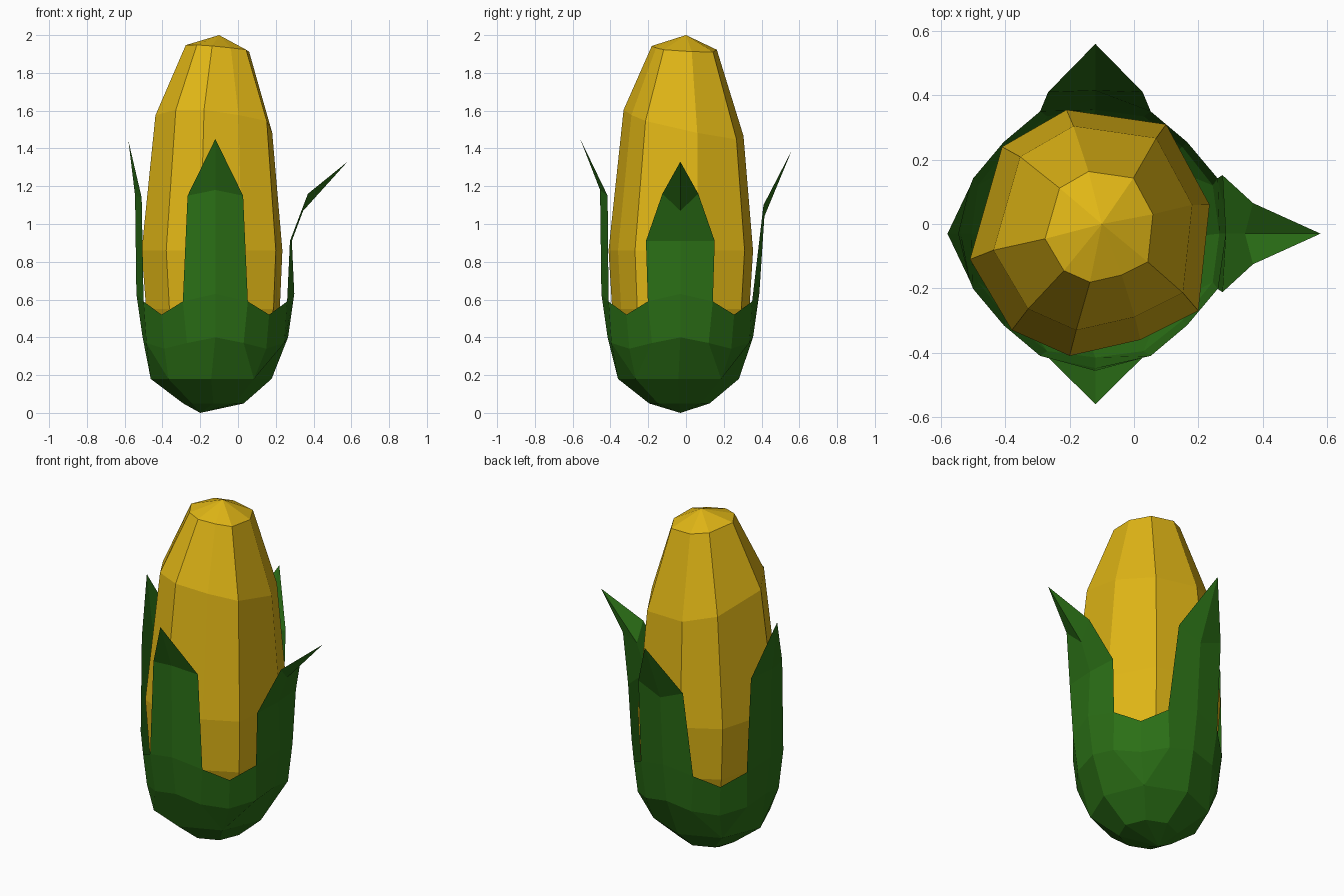
import bpy, math

if "Cube" in bpy.data.objects:
    bpy.data.objects.remove(bpy.data.objects["Cube"])

def material(name, rgb):
    m = bpy.data.materials.new(name)
    m.diffuse_color = (*rgb, 1)
    m.use_nodes = True
    m.node_tree.nodes["Principled BSDF"].inputs["Base Color"].default_value = m.diffuse_color
    return m

def build(name, verts, faces, mat):
    me = bpy.data.meshes.new(name)
    me.from_pydata(verts, [], faces)
    me.validate()
    me.materials.append(mat)
    ob = bpy.data.objects.new(name, me)
    bpy.context.collection.objects.link(ob)
    return ob

yellow = material("kernel_yellow", (0.75, 0.47, 0.008))
green = material("husk_green", (0.024, 0.16, 0.008))

# Cob: irregular outline scaled through rings, with each ring slightly tilted
outline = [(-0.21, 0.355), (-0.41, 0.24), (-0.51, -0.11), (-0.38, -0.33), (-0.2, -0.41),
           (0.02, -0.36), (0.2, -0.27), (0.235, 0.06), (0.1, 0.31)]
n = len(outline)
# z, scale, centre x, centre y, tilt in y, tilt in x
rings = [(0.25, 0.72, -0.14, -0.03, 0, 0), (0.55, 0.95, -0.135, -0.03, 0, 0),
         (0.86, 1.0, -0.14, -0.03, 0, 0), (1.53, 0.83, -0.13, -0.015, -0.22, -0.1),
         (1.93, 0.45, -0.11, -0.01, -0.06, -0.09)]
verts, faces = [], []
for z, s, cx, cy, ty, tx in rings:
    for x, y in outline:
        dx, dy = (x + 0.14) * s, (y + 0.03) * s
        verts.append((cx + dx, cy + dy, z + ty * dy + tx * dx))
for r in range(len(rings) - 1):
    for i in range(n):
        a, b = r * n + i, r * n + (i + 1) % n
        faces.append((b, a, a + n, b + n))
verts += [(-0.1, 0.0, 2.0), (-0.16, -0.03, 0.15)]
top = (len(rings) - 1) * n
for i in range(n):
    j = (i + 1) % n
    faces += [(top + j, top + i, len(verts) - 2), (i, j, len(verts) - 1)]
build("corn_cob", verts, faces, yellow)

# Husk: four leaves around a cup, in order right, back, left, front.
# Leaf rows are (edge out, edge half width, edge z, middle out, middle z).
leaves = [
    ([(0.395, 0.182, 0.91, 0.405, 0.91), (0.49, 0.095, 1.16, 0.465, 1.07)], (0.70, 1.33)),
    ([(0.44, 0.147, 1.10, 0.445, 1.04)], (0.59, 1.39)),
    ([(0.39, 0.147, 1.14, 0.425, 1.15)], (0.46, 1.44)),
    ([(0.385, 0.147, 1.15, 0.425, 1.18)], (0.53, 1.45)),
]
verts, faces = [], []

def put(leaf, out, side, z, cx=-0.12, cy=-0.03):
    c, s = [(1, 0), (0, 1), (-1, 0), (0, -1)][leaf]
    verts.append((cx + out * c - side * s, cy + out * s + side * c, z))
    return len(verts) - 1

def small_ring(r, z, cx, cy):
    d = r * math.sqrt(0.5)
    return [(put(k, r, 0, z, cx, cy), put(k, d, d, z, cx, cy)) for k in range(4)]

def big_ring(edge, half, edge_z, mid, mid_z, corner, corner_z):
    return [(put(k, edge, -half, edge_z), put(k, mid, 0, mid_z),
             put(k, edge, half, edge_z), put(k, corner, corner, corner_z)) for k in range(4)]

verts.append((-0.2, -0.03, 0.0))
low = small_ring(0.16, 0.05, -0.13, -0.035)
mid = small_ring(0.32, 0.18, -0.142, -0.04)
belly = big_ring(0.365, 0.15, 0.37, 0.385, 0.40, 0.27, 0.34)
rim = big_ring(0.38, 0.172, 0.59, 0.418, 0.63, 0.285, 0.52)
for k in range(4):
    p = k - 1
    faces += [(0, low[k][0], low[p][1]), (0, low[k][1], low[k][0])]
    faces += [(low[p][1], low[k][0], mid[k][0], mid[p][1]),
              (low[k][0], low[k][1], mid[k][1], mid[k][0])]
    e0, m, e1, c = belly[k]
    faces += [(mid[p][1], e0, belly[p][3]), (mid[p][1], mid[k][0], m, e0),
              (mid[k][0], mid[k][1], e1, m), (mid[k][1], c, e1)]
    r0, rm, r1, rc = rim[k]
    faces += [(belly[p][3], e0, r0, rim[p][3]), (e0, m, rm, r0),
              (m, e1, r1, rm), (e1, c, rc, r1)]
    # Leaf blade rising from the rim to its tip
    rows, tip = leaves[k]
    for eo, half, ez, mo, mz in rows:
        new = (put(k, eo, -half, ez), put(k, mo, 0, mz), put(k, eo, half, ez))
        faces += [(r0, rm, new[1], new[0]), (rm, r1, new[2], new[1])]
        r0, rm, r1 = new
    t = put(k, tip[0], 0, tip[1])
    faces += [(r0, rm, t), (rm, r1, t)]
build("husk", verts, faces, green)
